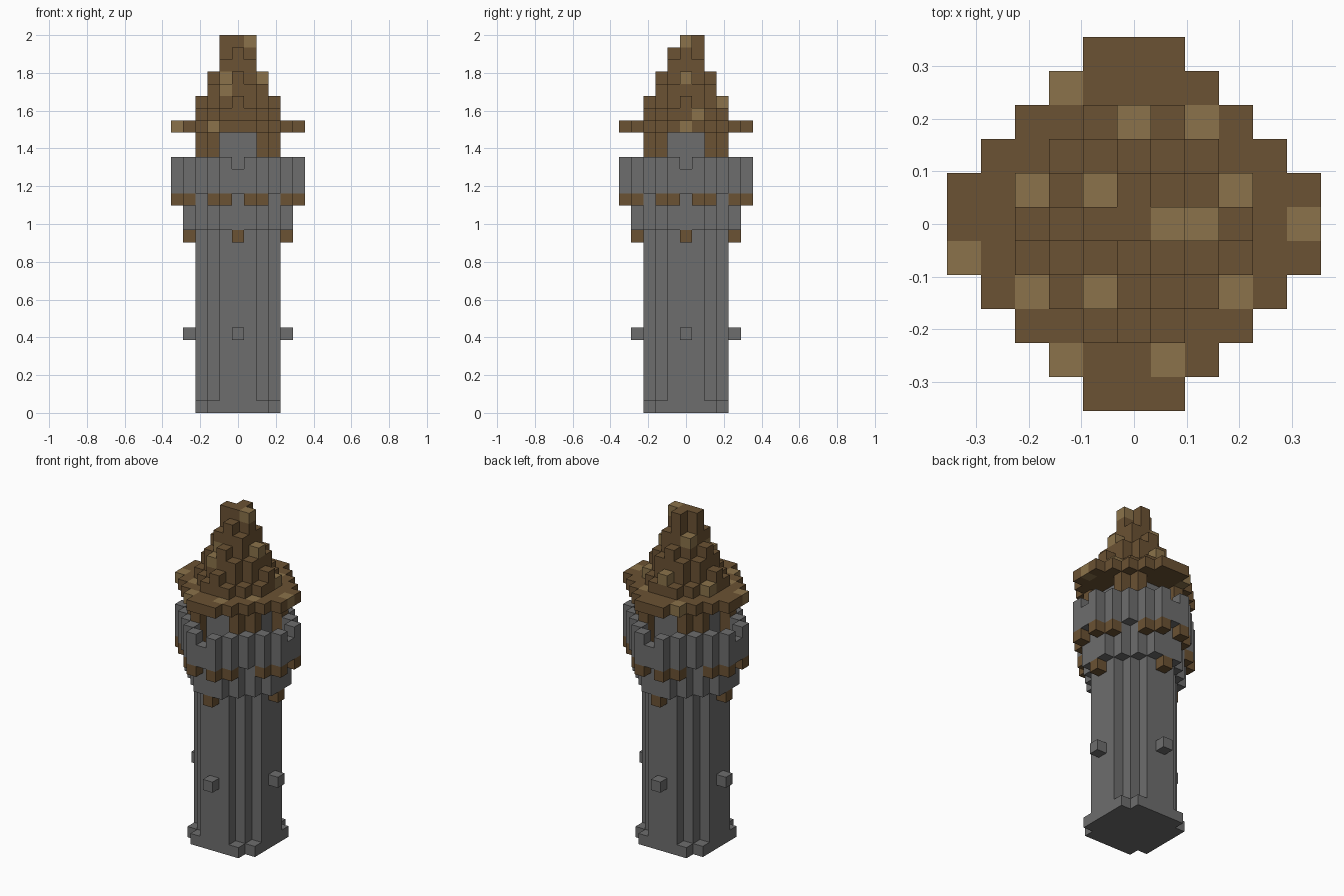
import bpy, bmesh
from mathutils import Vector

cube = bpy.data.objects.get("Cube")
if cube:
    bpy.data.objects.remove(cube, do_unlink=True)

UNIT = 2 / 31          # edge of one building block


def material(name, rgb):
    m = bpy.data.materials.new(name)
    m.use_nodes = True
    m.diffuse_color = (*rgb, 1)
    m.node_tree.nodes["Principled BSDF"].inputs["Base Color"].default_value = (*rgb, 1)
    return m


stone = material("grey stone", (0.155, 0.155, 0.155))
wood = material("brown wood", (0.147, 0.084, 0.033))
pale = material("pale wood", (0.258, 0.171, 0.069))

parts = {}             # part name -> (material, set of cells)
owner = {}             # cell -> part name


def disc(reach, total):
    """Stepped octagon: limited along each axis and along the diagonal."""
    r = range(-reach, reach + 1)
    return {(i, j) for i in r for j in r if abs(i) + abs(j) <= total}


def mirrored(*spots):
    """Copy spots to all four sides."""
    return {(p * a, q * b) for i, j in spots for p, q in ((i, j), (j, i))
            for a in (1, -1) for b in (1, -1)}


def add(name, mat, plan, low, high):
    cells = parts.setdefault(name, (mat, set()))[1]
    for i, j in plan:
        for k in range(low, high + 1):
            if (i, j, k) not in owner:
                owner[i, j, k] = name
                cells.add((i, j, k))


# Tower shaft with plinth, studs and beam ends
add("plinth", stone, disc(3, 5), 0, 0)
add("shaft", stone, disc(3, 4), 1, 14)
add("wall_studs", stone, mirrored((4, 0)), 6, 6)
add("beam_ends", wood, mirrored((4, 0)), 14, 14)

# Flared gallery, its brackets and battlement
add("gallery", stone, disc(4, 5), 15, 17)
add("gallery_brackets", wood, mirrored((5, 1), (4, 2)), 17, 17)
ring = disc(5, 6) - disc(4, 5)
add("parapet", stone, ring, 18, 19)
add("merlons", stone, ring - mirrored((5, 0)), 20, 20)

# Lookout room: stone core with wooden corner posts
add("lookout_core", stone, disc(2, 3), 18, 22)
add("corner_posts", wood, mirrored((2, 2), (3, 2)), 18, 22)

# Stepped roof: every tier has a wide course below a pointed one
add("roof_eave", wood, disc(5, 6), 23, 23)
for tier, reach in enumerate((3, 2, 1)):
    low = 24 + 2 * tier
    add("roof", wood, disc(reach, reach + 1), low, low)
    add("roof", wood, disc(reach, reach), low + 1, low + 1)
add("roof_peak", wood, disc(1, 1) - {(0, -1)}, 30, 30)

# Weathered blocks scattered on the roof
weathered = {
    (-2, 4, 23), (2, 3, 23), (5, 0, 23), (-5, -1, 23), (-2, -4, 23), (1, -4, 23),
    (3, -2, 23), (-3, -2, 23), (3, 1, 24), (-3, 1, 24), (0, 3, 25), (-1, -2, 26),
    (-1, -1, 27), (2, 0, 27), (-1, 1, 28), (1, 0, 30),
}

# Turn each part into a mesh made of its outside block faces
SIDES = [Vector(s) for s in ((1, 0, 0), (-1, 0, 0), (0, 1, 0), (0, -1, 0), (0, 0, 1), (0, 0, -1))]
for name, (mat, cells) in parts.items():
    bm = bmesh.new()
    for cell in sorted(cells):
        mid = Vector(cell) + Vector((0, 0, 0.5))
        for n in SIDES:
            if tuple(int(c) for c in Vector(cell) + n) in owner:
                continue
            u = Vector((n.y, n.z, n.x))
            v = n.cross(u)
            quad = [mid + (n + u * a + v * b) / 2
                    for a, b in ((-1, -1), (1, -1), (1, 1), (-1, 1))]
            face = bm.faces.new([bm.verts.new(p * UNIT) for p in quad])
            face.material_index = int(cell in weathered)
    bmesh.ops.remove_doubles(bm, verts=bm.verts, dist=UNIT / 100)
    mesh = bpy.data.meshes.new(name)
    bm.to_mesh(mesh)
    bm.free()
    mesh.materials.append(mat)
    if mat is wood:
        mesh.materials.append(pale)
    bpy.context.collection.objects.link(bpy.data.objects.new(name, mesh))
